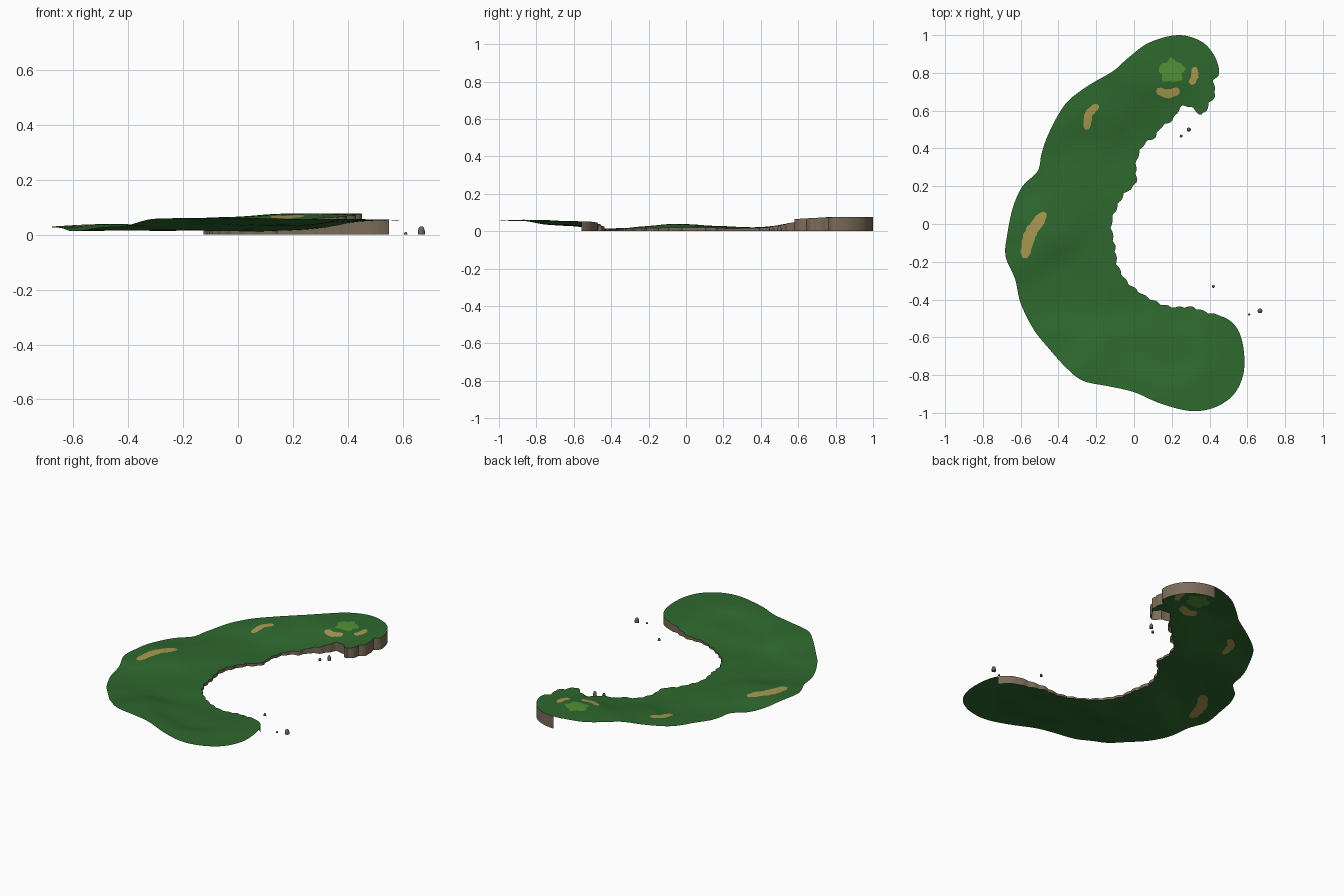
import bpy, bmesh, math, random
from mathutils import Vector
from mathutils.geometry import delaunay_2d_cdt

if "Cube" in bpy.data.objects:
    bpy.data.objects.remove(bpy.data.objects["Cube"], do_unlink=True)
random.seed(4)


def material(name, *rgb):
    m = bpy.data.materials.new(name)
    m.use_nodes = True
    m.diffuse_color = (*rgb, 1)
    m.node_tree.nodes["Principled BSDF"].inputs["Base Color"].default_value = (*rgb, 1)
    return m


grass = material("fairway_grass", .028, .14, .028)
sand = material("bunker_sand", .4, .32, .085)
putting = material("putting_grass", .085, .28, .035)
earth = material("cliff_earth", .2, .15, .1)
stone = material("grey_stone", .16, .13, .1)


def points(pairs):
    """Plan points given in hundredths."""
    return [Vector(p) / 100 for p in pairs]


def spline(pts, steps, closed=False):
    """Catmull-Rom curve through the points."""
    n, out = len(pts), []
    for i in range(n if closed else n - 1):
        if closed:
            a, b, c, d = (pts[(i + k) % n] for k in (-1, 0, 1, 2))
        else:
            a, b, c, d = (pts[min(max(i + k, 0), n - 1)] for k in (-1, 0, 1, 2))
        for s in range(steps):
            t = s / steps
            out.append((2*b + (c-a)*t + (2*a-5*b+4*c-d)*t*t + (3*b-a-3*c+d)*t**3) / 2)
    return out if closed else out + [pts[-1]]


def inside(p, poly):
    hit = False
    for a, b in zip(poly, poly[1:] + poly[:1]):
        if (a.y > p.y) != (b.y > p.y) and p.x < a.x + (p.y-a.y) * (b.x-a.x) / (b.y-a.y):
            hit = not hit
    return hit


# Smooth outer shore from the north tip, round the west, to the south-east
outer = points([(23, 100), (8, 96), (-3, 88), (-11, 81), (-23, 74), (-34, 66), (-40, 58),
                (-46, 46), (-49, 37), (-51, 28), (-59, 20), (-64, 9), (-67, -5), (-68, -17),
                (-63, -29), (-60, -42), (-53, -56), (-45, -66), (-36, -76), (-27, -83),
                (-13, -86), (0, -89), (14, -95), (30, -99), (43, -97), (53, -90),
                (58, -79), (58, -66)])
# Scalloped inner shore, from the south-east back to the north tip
inner = points([(55, -56), (49, -50), (39, -47), (30, -44), (20, -44), (9, -40), (0, -34),
                (-5, -29), (-9, -21), (-10, -13), (-12, 0), (-9, 9), (-5, 16), (1, 22),
                (1, 32), (5, 42), (11, 46), (14, 51), (20, 55), (25, 62), (30, 62),
                (36, 58), (40, 64), (43, 69), (42, 75), (45, 81), (42, 90), (35, 97)])
STEPS = 6
outline = spline(outer + inner, STEPS, closed=True)
start = len(outer) * STEPS
finish = start + (len(inner) - 3) * STEPS
base, arc = outline[:], 0
for i in range(start + 9, finish):
    tangent = base[i + 1] - base[i - 1]
    arc += tangent.length / 2
    side = Vector((tangent.y, -tangent.x)).normalized()
    outline[i] = base[i] + side * (.011 * abs(math.sin(math.pi * arc / .065)) - .006)

# Height samples: x, y in hundredths, z in thousandths
SAMPLES = [(30, -99, 56), (58, -70, 53), (52, -52, 54), (44, -52, 50), (30, -44, 18),
           (10, -40, 11), (0, -90, 61), (-27, -83, 60), (-45, -66, 28), (-60, -42, 13),
           (-68, -17, 27), (-48, -2, 40), (-35, -30, 14), (10, -65, 32), (-10, -20, 17),
           (-12, 0, 20), (-60, 20, 20), (-30, 12, 28), (0, 30, 15), (-50, 36, 20),
           (-20, 40, 19), (10, 44, 17), (-40, 60, 35), (-15, 62, 50), (18, 55, 45),
           (36, 58, 66), (20, 80, 78), (45, 80, 76), (23, 100, 76), (-3, 88, 64)]


def height(p):
    total = weight = 0
    for x, y, z in SAMPLES:
        w = math.exp(-((p.x - x/100)**2 + (p.y - y/100)**2) / .018) + 1e-9
        total += w * z / 1000
        weight += w
    return total / weight + .001 * math.sin(19 * p.x) * math.sin(23 * p.y)


def lift(p, drop=0):
    return (p.x, p.y, height(p) - drop)


def bunker(path, width):
    """Rounded, slightly uneven band along a path."""
    line = spline(points(path), 6)
    left, right = [], []
    for i, p in enumerate(line):
        tangent = line[min(i + 1, len(line) - 1)] - line[max(i - 1, 0)]
        side = Vector((-tangent.y, tangent.x)).normalized()
        t = 2 * i / (len(line) - 1) - 1
        w = width * max(.35, (1 - t**4)**.5)
        left.append(p + side * w * random.uniform(.85, 1.1))
        right.append(p - side * w * random.uniform(.85, 1.1))
    return left + right[::-1]


# Patches cut into the turf: four bunkers and the lobed putting area
patches = [(bunker([(-47, 6), (-53, -2), (-56, -8), (-58, -18)], .032), 1),
           (bunker([(-19, 63), (-24, 58), (-25, 50)], .022), 1),
           (bunker([(12, 71), (18, 69), (24, 71)], .023), 1),
           (bunker([(32, 83), (32, 78), (30, 74)], .02), 1)]
lobes = []
for i in range(40):
    a = math.tau * i / 40
    r = .06 + .007 * math.sin(5 * a) + .004 * math.sin(8 * a + 1)
    lobes.append(Vector((.2 + 1.1 * r * math.cos(a), .81 + r * math.sin(a))))
patches.append((lobes, 2))

# Turf sheet: outline, patch borders and a fill grid, triangulated together
verts, edges = [], []
for loop in [outline] + [p for p, _ in patches]:
    first, n = len(verts), len(loop)
    verts += loop
    edges += [(first + i, first + (i + 1) % n) for i in range(n)]
borders = verts[:]
GRID = .035
for i in range(-20, 18):
    for j in range(-29, 30):
        p = Vector(((i + j % 2 / 2) * GRID, j * GRID))
        if inside(p, outline) and min((p - q).length for q in borders) > .013:
            verts.append(p)
flat, _, tris, *_ = delaunay_2d_cdt(verts, edges, [], 0, 1e-6)


def build(name, coords, faces, mats, indices=None, angle=40):
    mesh = bpy.data.meshes.new(name)
    mesh.from_pydata(coords, [], faces)
    for m in mats:
        mesh.materials.append(m)
    if indices:
        mesh.polygons.foreach_set("material_index", indices)
    obj = bpy.data.objects.new(name, mesh)
    bpy.context.collection.objects.link(obj)
    bpy.ops.object.select_all(action="DESELECT")
    obj.select_set(True)
    bpy.context.view_layer.objects.active = obj
    bpy.ops.object.shade_smooth_by_angle(angle=math.radians(angle))
    return obj


faces, colours = [], []
for f in tris:
    a, b, c = (flat[k] for k in f)
    centre = (a + b + c) / 3
    if not inside(centre, outline):
        continue
    faces.append(f if (b - a).cross(c - a) > 0 else f[::-1])
    colours.append(next((k for poly, k in patches if inside(centre, poly)), 0))
build("turf", [lift(p) for p in flat], faces, [grass, sand, putting], colours)

# Earth cliff dropping from the inner shore to the ground
rim = outline[start:] + outline[:1]
n = len(rim)
build("cliff", [lift(p) for p in rim] + [(p.x, p.y, 0) for p in rim],
      [(i, n + i, n + i + 1, i + 1) for i in range(n - 1)], [earth])

# Upright rounded stones standing off the inner shore: x, y, radius, height
for x, y, r, h in [(.29, .5, .011, .03), (.25, .465, .008, .016), (.42, -.33, .008, .016),
                   (.667, -.46, .013, .03), (.61, -.48, .006, .009)]:
    rings = [(1, 0), (.95, .5), (.7, .85), (.3, 1)]
    sides = 10
    coords = [(x + r * s * math.cos(math.tau * k / sides),
               y + r * s * math.sin(math.tau * k / sides), h * t)
              for s, t in rings for k in range(sides)]
    quads = [(a + k, a + (k + 1) % sides, a + sides + (k + 1) % sides, a + sides + k)
             for a in range(0, sides * 3, sides) for k in range(sides)]
    caps = [tuple(range(sides))[::-1], tuple(range(sides * 3, sides * 4))]
    build("shore_stone", coords, quads + caps, [stone], angle=50)
